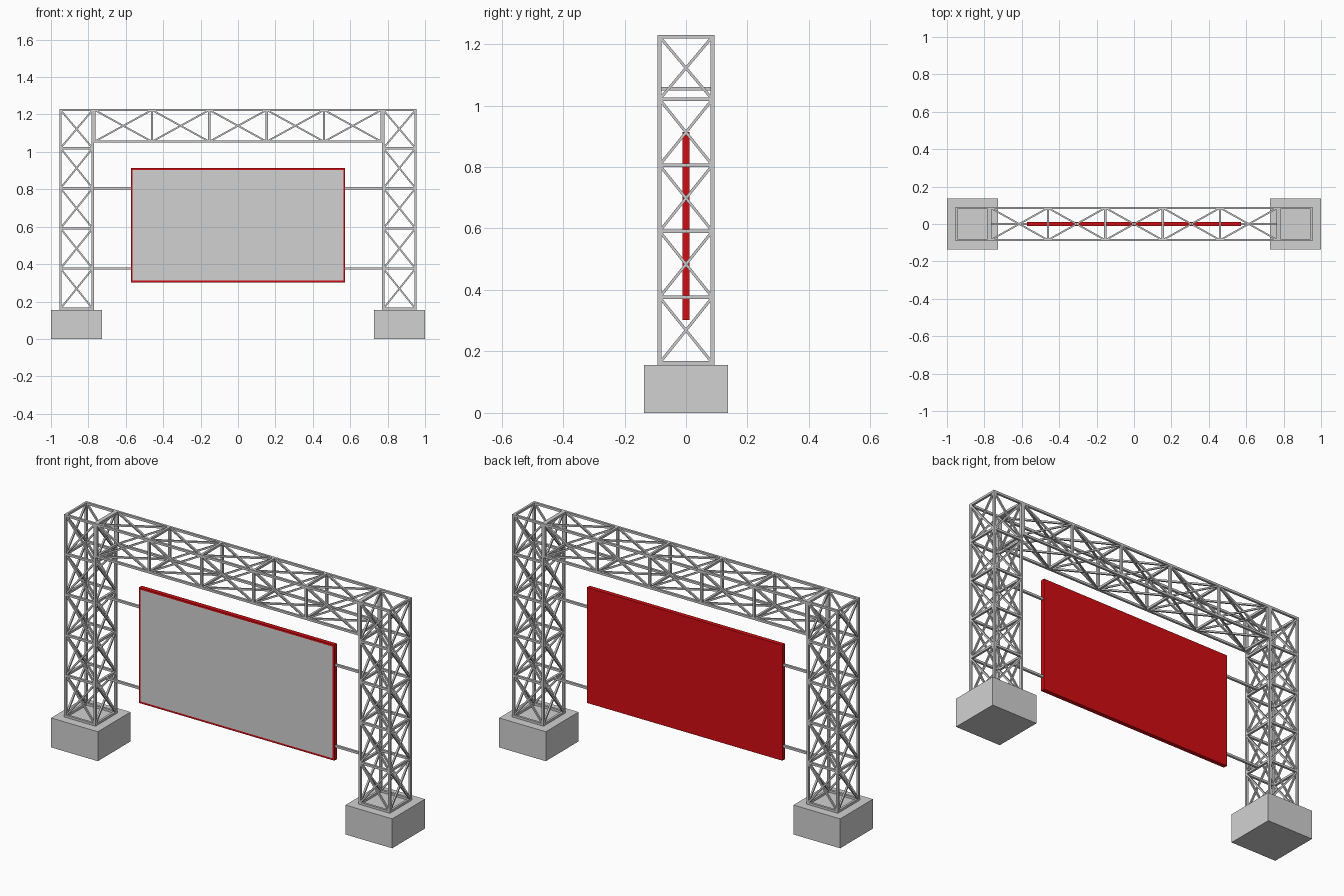
import bpy, bmesh
from mathutils import Matrix, Vector

cube = bpy.data.objects.get("Cube")
if cube:
    bpy.data.objects.remove(cube, do_unlink=True)


def material(name, r, g, b):
    m = bpy.data.materials.new(name)
    m.use_nodes = True
    m.diffuse_color = (r, g, b, 1)
    m.node_tree.nodes["Principled BSDF"].inputs["Base Color"].default_value = (r, g, b, 1)
    return m


concrete = material("light grey", 0.64, 0.64, 0.64)
steel = material("steel grey", 0.6, 0.6, 0.6)
red = material("red", 0.65, 0.004, 0.006)


def finish(name, bm, *mats):
    mesh = bpy.data.meshes.new(name)
    bm.to_mesh(mesh)
    bm.free()
    for m in mats:
        mesh.materials.append(m)
    obj = bpy.data.objects.new(name, mesh)
    bpy.context.collection.objects.link(obj)
    return obj


def block(bm, centre, size):
    bmesh.ops.create_cube(bm, size=1, matrix=Matrix.Translation(centre) @ Matrix.Diagonal((*size, 1)))


def bar(bm, a, b, t):
    """Square tube of thickness t from a to b."""
    a, b = Vector(a), Vector(b)
    d = b - a
    u = d.normalized()
    side = Vector((0, 0, 1)).cross(u)
    side = side.normalized() if side.length > 0.001 else Vector((0, 1, 0))
    rot = Matrix((u, side, u.cross(side))).transposed().to_4x4()
    mat = Matrix.Translation((a + b) / 2) @ rot @ Matrix.Diagonal((d.length, t, t, 1))
    bmesh.ops.create_cube(bm, size=1, matrix=mat)


TUBE, BRACE = 0.012, 0.009
TOWER_X, HALF = 0.863, 0.086
BASE_TOP, TOP = 0.156, 1.224
LEVELS = [0.162, 0.376, 0.591, 0.806, 1.02, TOP]
BEAM_LOW, BEAM_X, PANELS = 1.055, 0.767, 5

for label, s in (("left", 1), ("right", -1)):
    cx = s * TOWER_X

    # Concrete footing
    bm = bmesh.new()
    block(bm, (cx, 0, BASE_TOP / 2), (0.274, 0.274, BASE_TOP))
    finish(label + "_footing", bm, concrete)

    # Lattice tower: posts, rings and crossed braces
    corners = [(cx + i * HALF, j * HALF) for i, j in ((-1, -1), (1, -1), (1, 1), (-1, 1))]
    posts, rings, braces = bmesh.new(), bmesh.new(), bmesh.new()
    for k, p in enumerate(corners):
        q = corners[(k + 1) % 4]
        bar(posts, (*p, BASE_TOP), (*p, TOP + TUBE / 2), TUBE)
        for z in LEVELS:
            bar(rings, (*p, z), (*q, z), TUBE)
        for lo, hi in zip(LEVELS, LEVELS[1:]):
            bar(braces, (*p, lo), (*q, hi), BRACE)
            bar(braces, (*q, lo), (*p, hi), BRACE)
    finish(label + "_tower_posts", posts, steel)
    finish(label + "_tower_rings", rings, steel)
    finish(label + "_tower_braces", braces, steel)

    # Bars holding the screen
    bm = bmesh.new()
    for z in (LEVELS[1], LEVELS[3]):
        bar(bm, (s * (TOWER_X - HALF), 0, z), (s * 0.565, 0, z), TUBE)
    finish(label + "_screen_supports", bm, steel)

# Lattice beam between the towers
chords, struts, braces = bmesh.new(), bmesh.new(), bmesh.new()
section = [(-HALF, BEAM_LOW), (HALF, BEAM_LOW), (HALF, TOP), (-HALF, TOP)]
stations = [-BEAM_X + 2 * BEAM_X * i / PANELS for i in range(PANELS + 1)]
for k, p in enumerate(section):
    q = section[(k + 1) % 4]
    bar(chords, (HALF - TOWER_X, *p), (TOWER_X - HALF, *p), TUBE)
    for x in stations:
        bar(struts, (x, *p), (x, *q), TUBE)
    for x0, x1 in zip(stations, stations[1:]):
        bar(braces, (x0, *p), (x1, *q), BRACE)
        bar(braces, (x0, *q), (x1, *p), BRACE)
finish("beam_chords", chords, steel)
finish("beam_struts", struts, steel)
finish("beam_braces", braces, steel)

# Screen: red casing with an inset grey panel on the front
bm = bmesh.new()
block(bm, (0, 0, 0.608), (1.146, 0.023, 0.612))
bm.normal_update()
front = [f for f in bm.faces if f.normal.y < -0.9]
bmesh.ops.inset_region(bm, faces=front, thickness=0.014, depth=0)
for f in front:
    f.material_index = 1
finish("screen", bm, red, concrete)
